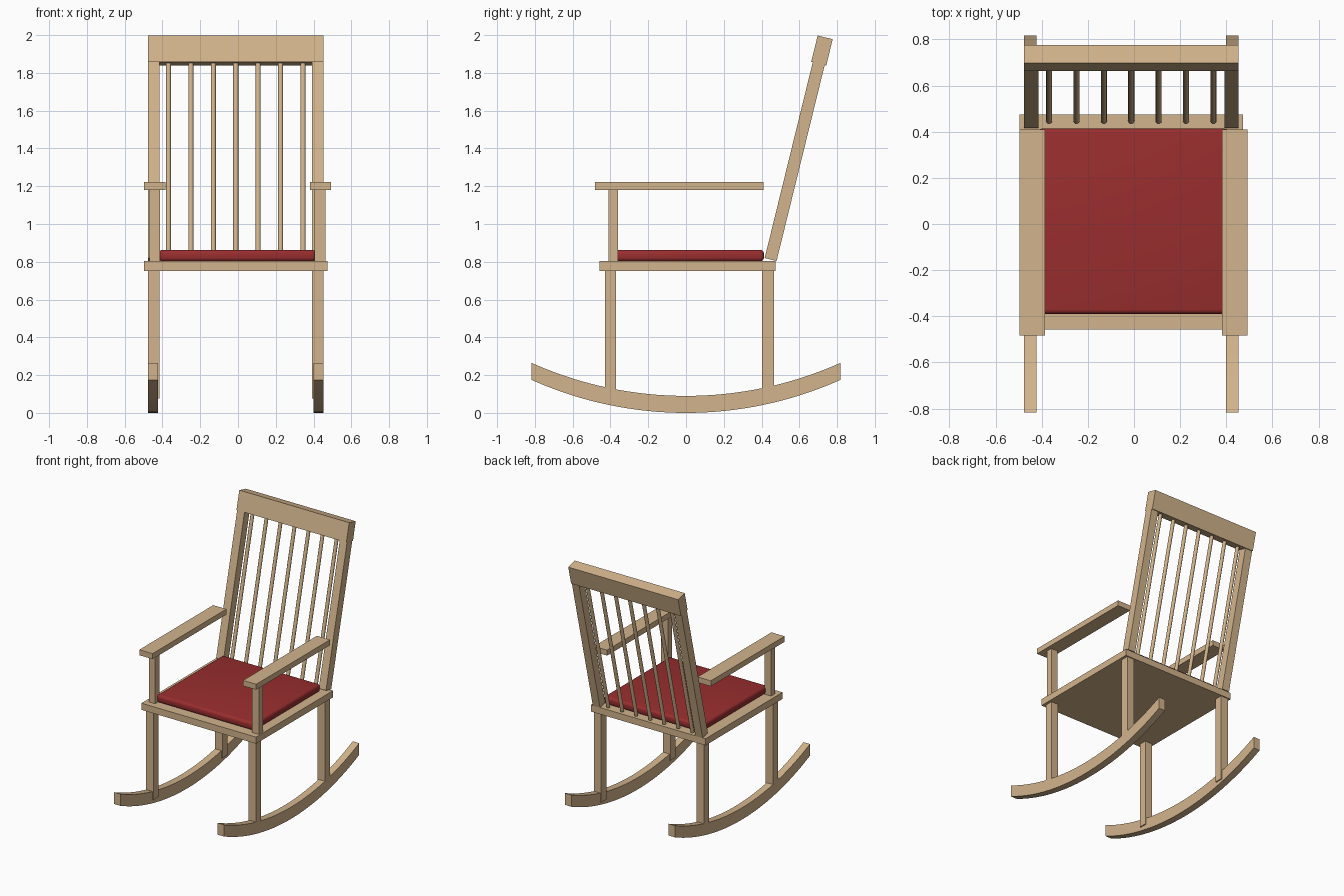
import bpy
import bmesh
import math
from mathutils import Matrix, Vector

cube = bpy.data.objects.get("Cube")
if cube:
    bpy.data.objects.remove(cube, do_unlink=True)


def make_material(name, colour):
    mat = bpy.data.materials.new(name)
    mat.use_nodes = True
    mat.diffuse_color = (*colour, 1)
    mat.node_tree.nodes["Principled BSDF"].inputs["Base Color"].default_value = (*colour, 1)
    return mat


wood = make_material("tan wood", (0.644, 0.456, 0.262))
fabric = make_material("red fabric", (0.32, 0.027, 0.028))


def finish(name, bm, mat, smooth=False):
    """Turn a bmesh into a named object with one material."""
    bmesh.ops.recalc_face_normals(bm, faces=bm.faces)
    mesh = bpy.data.meshes.new(name)
    bm.to_mesh(mesh)
    bm.free()
    mesh.materials.append(mat)
    obj = bpy.data.objects.new(name, mesh)
    bpy.context.collection.objects.link(obj)
    if smooth:
        bpy.ops.object.select_all(action="DESELECT")
        obj.select_set(True)
        bpy.context.view_layer.objects.active = obj
        bpy.ops.object.shade_smooth_by_angle(angle=math.radians(35))
    return obj


def box(name, x, y, z, mat=wood, transform=None, bevel=0):
    """Box spanning the (low, high) ranges, optionally rounded and transformed."""
    bm = bmesh.new()
    bmesh.ops.create_cube(bm, size=1)
    for v in bm.verts:
        v.co = Vector([r[0] + (c + 0.5) * (r[1] - r[0]) for c, r in zip(v.co, (x, y, z))])
    if bevel:
        bmesh.ops.bevel(bm, geom=bm.edges[:], offset=bevel, segments=4,
                        profile=0.5, affect="EDGES")
    if transform:
        bm.transform(transform)
    return finish(name, bm, mat, smooth=bevel > 0)


def rocker(name, x):
    """Curved runner: two parallel arcs with upright ends."""
    radius, half, depth, steps = 2.0, 0.817, 0.09, 32
    ys = [half * (2 * i / steps - 1) for i in range(steps + 1)]
    lower = [(y, radius - math.sqrt(radius ** 2 - y ** 2)) for y in ys]
    upper = [(y, z + depth) for y, z in reversed(lower)]
    bm = bmesh.new()
    face = bm.faces.new([bm.verts.new((x[0], y, z)) for y, z in lower + upper])
    extruded = bmesh.ops.extrude_face_region(bm, geom=[face])["geom"]
    bmesh.ops.translate(bm, vec=(x[1] - x[0], 0, 0),
                        verts=[g for g in extruded if isinstance(g, bmesh.types.BMVert)])
    return finish(name, bm, wood, smooth=True)


# Seat and cushion
box("seat", (-0.497, 0.473), (-0.457, 0.474), (0.752, 0.803))
box("cushion", (-0.42, 0.412), (-0.39, 0.413), (0.803, 0.863), fabric, bevel=0.02)

# Leaning back frame: local z runs up along the lean from the seat
lean = (Matrix.Translation((0, 0.448, 0.812))
        @ Matrix.Rotation(math.radians(-13.8), 4, "X"))
box("top_rail", (-0.477, 0.453), (-0.041, 0.041), (1.068, 1.211), transform=lean)

for i in range(7):
    bm = bmesh.new()
    bmesh.ops.create_cone(bm, cap_ends=True, segments=12, radius1=0.0135,
                          radius2=0.0135, depth=1.09)
    bm.transform(lean @ Matrix.Translation((-0.368 + i * 0.1187, 0, 0.545)))
    finish(f"spindle_{i + 1}", bm, wood, smooth=True)

# Paired parts, each side with its own sideways ranges
sides = {
    "right": dict(post=(-0.477, -0.415), leg=(-0.477, -0.415), arm=(-0.497, -0.385),
                  support=(-0.468, -0.414), runner=(-0.477, -0.423)),
    "left": dict(post=(0.392, 0.453), leg=(0.392, 0.453), arm=(0.381, 0.492),
                 support=(0.406, 0.463), runner=(0.399, 0.4535)),
}
for side, x in sides.items():
    box(f"{side}_back_post", x["post"], (-0.0325, 0.0325), (0, 1.09), transform=lean)
    box(f"{side}_front_leg", x["leg"], (-0.43, -0.37), (0.075, 0.76))
    box(f"{side}_back_leg", x["leg"], (0.403, 0.466), (0.075, 0.76))
    box(f"{side}_arm_support", x["support"], (-0.41, -0.36), (0.8, 1.185))
    box(f"{side}_armrest", x["arm"], (-0.483, 0.41), (1.18, 1.222))
    rocker(f"{side}_rocker", x["runner"])
